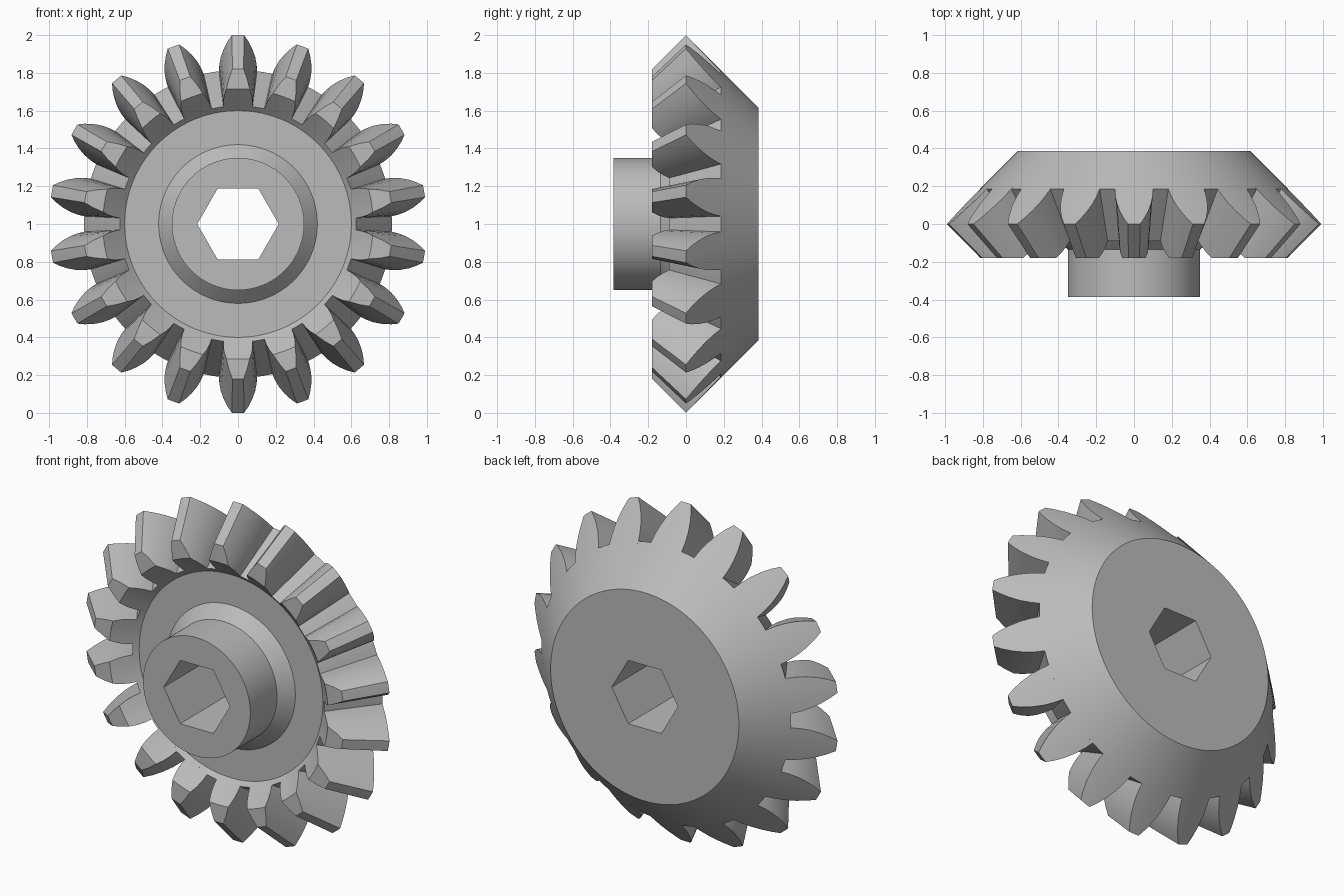
import bpy, bmesh, math

if "Cube" in bpy.data.objects:
    bpy.data.objects.remove(bpy.data.objects["Cube"])

TEETH = 18
SEG = 144

grey = bpy.data.materials.new("steel_grey")
grey.diffuse_color = (0.5, 0.5, 0.5, 1)
grey.use_nodes = True
grey.node_tree.nodes["Principled BSDF"].inputs["Base Color"].default_value = grey.diffuse_color


def polar(r, y, a):
    # gear axis runs along y at height 1
    return (r * math.cos(a), y, 1 + r * math.sin(a))


def finish(bm, name):
    bmesh.ops.recalc_face_normals(bm, faces=bm.faces)
    me = bpy.data.meshes.new(name)
    bm.to_mesh(me)
    bm.free()
    ob = bpy.data.objects.new(name, me)
    bpy.context.collection.objects.link(ob)
    me.materials.append(grey)
    bpy.ops.object.select_all(action='DESELECT')
    ob.select_set(True)
    bpy.context.view_layer.objects.active = ob
    bpy.ops.object.shade_smooth_by_angle(angle=math.radians(25))
    return ob


def hex_radius(a, apothem=0.187):
    k = a % (math.pi / 3) - math.pi / 6
    return apothem / math.cos(k)


# Body: turned profile (radius, y) with a hexagonal bore (radius None)
profile = [(None, -0.385), (0.35, -0.385), (0.35, -0.135), (0.42, -0.065),
           (0.60, -0.065), (0.6255, -0.09), (0.815, 0.185), (0.615, 0.385),
           (None, 0.385)]
bm = bmesh.new()
rings = []
for i in range(SEG):
    a = 2 * math.pi * i / SEG
    rings.append([bm.verts.new(polar(hex_radius(a + 1e-9) if r is None else r, y, a))
                  for r, y in profile])
n = len(profile)
for i in range(SEG):
    p, q = rings[i], rings[(i + 1) % SEG]
    for j in range(n):
        k = (j + 1) % n
        bm.faces.new((p[j], p[k], q[k], q[j]))
finish(bm, "gear_body")

# Teeth: back outline (radius, half width) tapering to the cone apex at y = -1
outline = [(1.0, 0.032), (0.97, 0.054), (0.932, 0.075), (0.89, 0.091),
           (0.85, 0.099), (0.815, 0.101), (0.803, 0.101)]
COLS = (-1, -0.5, 0, 0.5, 1)


def add_tooth(bm, angle):
    back, front = [], []
    for r, w in outline:
        t = max(0.7675, 0.82 / (2 - r))        # flat nose, then inner cone
        s = t + 0.1 * max(0, r - 0.815) / 0.185
        back.append([bm.verts.new(polar(r, 1 - r, angle + c * w / r)) for c in COLS])
        front.append([bm.verts.new(polar(t * r, t * (2 - r) - 1,
                                         angle + c * w * s / (t * r))) for c in COLS])
    m = len(COLS) - 1
    for i in range(len(outline) - 1):
        for g in (back, front):
            for j in range(m):
                bm.faces.new((g[i][j], g[i][j + 1], g[i + 1][j + 1], g[i + 1][j]))
        for j in (0, m):
            bm.faces.new((back[i][j], back[i + 1][j], front[i + 1][j], front[i][j]))
    for i in (0, -1):
        for j in range(m):
            bm.faces.new((back[i][j], back[i][j + 1], front[i][j + 1], front[i][j]))


bm = bmesh.new()
for k in range(TEETH):
    add_tooth(bm, math.pi / 2 + 2 * math.pi * k / TEETH)
finish(bm, "gear_teeth")
